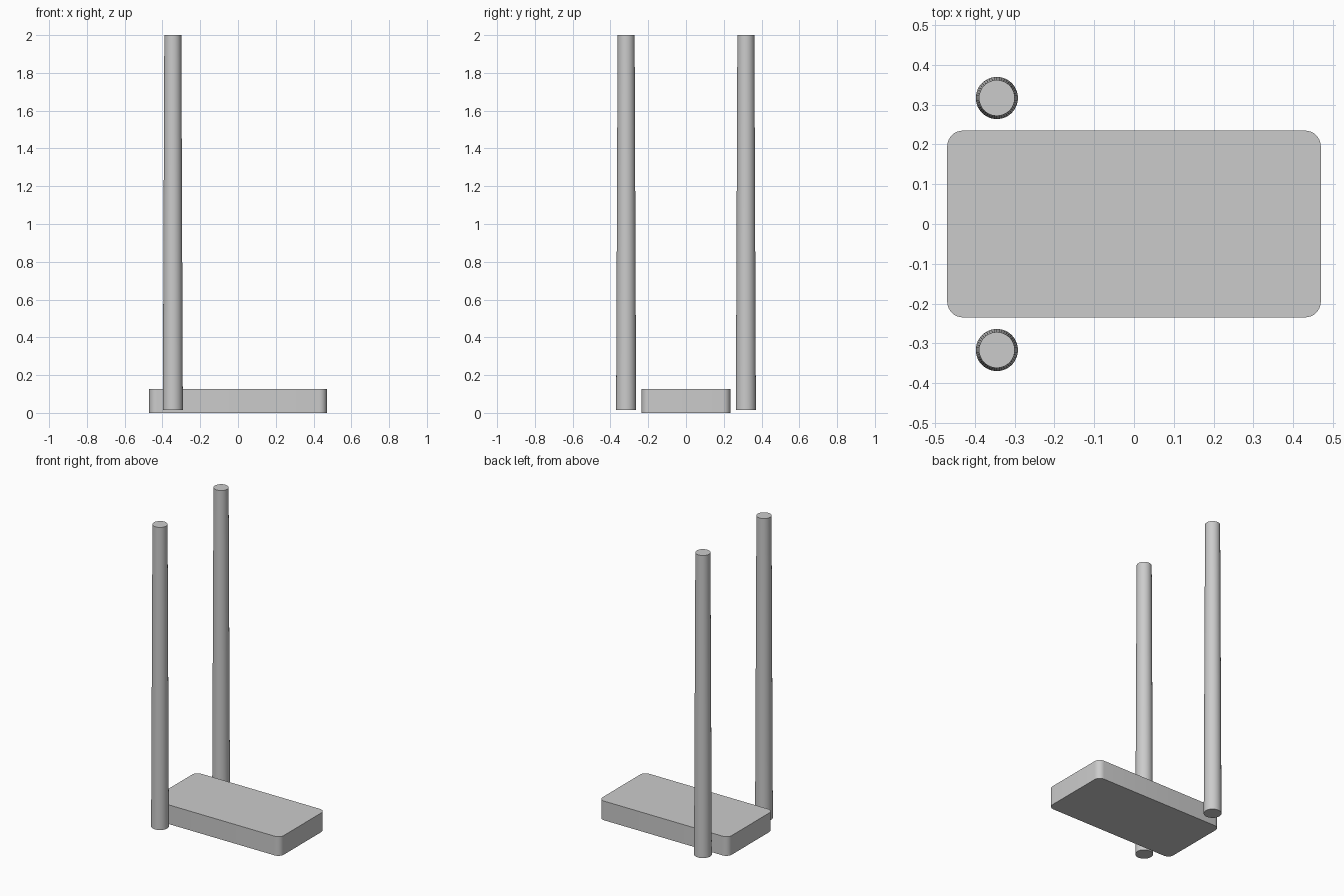
import bpy, bmesh, math

cube = bpy.data.objects.get("Cube")
if cube:
    bpy.data.objects.remove(cube, do_unlink=True)

GREY = (0.6, 0.6, 0.6, 1.0)
mat = bpy.data.materials.new("light grey")
mat.use_nodes = True
mat.diffuse_color = GREY
mat.node_tree.nodes["Principled BSDF"].inputs["Base Color"].default_value = GREY


def finish(obj, name):
    obj.name = obj.data.name = name
    obj.data.materials.append(mat)
    bpy.ops.object.select_all(action='DESELECT')
    obj.select_set(True)
    bpy.context.view_layer.objects.active = obj
    bpy.ops.object.shade_smooth_by_angle(angle=math.radians(30))


# Router body: flat box with rounded upright corners
mesh = bpy.data.meshes.new("body")
bm = bmesh.new()
bmesh.ops.create_cube(bm, size=1.0)
for v in bm.verts:
    v.co.x *= 0.94
    v.co.y *= 0.47
    v.co.z = (v.co.z + 0.5) * 0.126
upright = [e for e in bm.edges if abs(e.verts[0].co.z - e.verts[1].co.z) > 0.1]
bmesh.ops.bevel(bm, geom=upright, offset=0.04, segments=8, profile=0.5, affect='EDGES')
bm.to_mesh(mesh)
bm.free()
body = bpy.data.objects.new("body", mesh)
bpy.context.collection.objects.link(body)
finish(body, "body")

# Two slightly tapered upright antennas beside the body
BOTTOM, TOP = 0.015, 2.0
for name, y in (("front_antenna", -0.317), ("back_antenna", 0.317)):
    bpy.ops.mesh.primitive_cone_add(vertices=48, radius1=0.053, radius2=0.045,
                                    depth=TOP - BOTTOM,
                                    location=(-0.345, y, (TOP + BOTTOM) / 2))
    finish(bpy.context.object, name)
